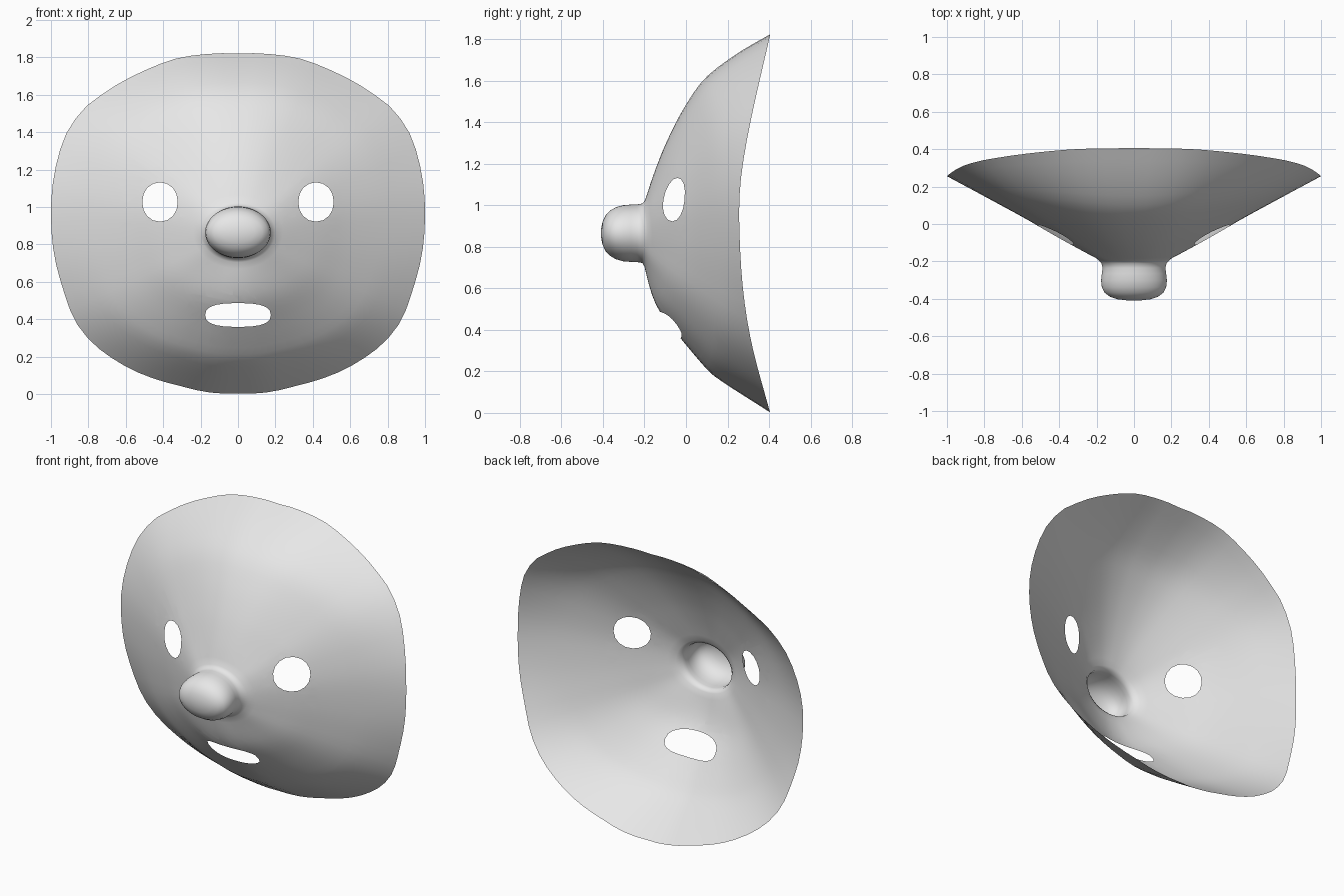
import bpy, bmesh, math
from mathutils import Vector

cube = bpy.data.objects.get("Cube")
if cube:
    bpy.data.objects.remove(cube)

SEG = 72          # segments around the face
RINGS = 20        # rings from the nose root to the rim
CZ = 0.865        # height of the nose centre


def smooth_curve(pts, x):
    """Cubic interpolation through sorted (x, y) points."""
    if x <= pts[0][0]:
        return pts[0][1]
    if x >= pts[-1][0]:
        return pts[-1][1]
    n = len(pts)

    def slope(i):
        a, b = pts[max(i - 1, 0)], pts[min(i + 1, n - 1)]
        return (b[1] - a[1]) / (b[0] - a[0])
    i = max(k for k in range(n - 1) if pts[k][0] <= x)
    (x0, y0), (x1, y1) = pts[i], pts[i + 1]
    h = x1 - x0
    u = (x - x0) / h
    return ((2*u**3 - 3*u*u + 1) * y0 + (u**3 - 2*u*u + u) * h * slope(i)
            + (3*u*u - 2*u**3) * y1 + (u**3 - u*u) * h * slope(i + 1))


# Half outline of the rim (x, z), from the forehead down to the chin
OUTLINE = [(0, 1.82), (.20, 1.815), (.32, 1.797), (.50, 1.73), (.73, 1.60), (.81, 1.54),
           (.915, 1.40), (.97, 1.235), (1.0, .945), (.973, .695), (.935, .56), (.87, .39),
           (.775, .27), (.685, .20), (.335, .05), (.175, .012), (0, .003)]
RADIUS = [(math.atan2(x, z - CZ), math.hypot(x, z - CZ)) for x, z in OUTLINE]
# Depth of the rim by height
RIM_Y = [(0, .405), (.33, .317), (.6, .274), (.93, .256), (1.125, .264), (1.39, .308), (1.82, .405)]
# Rise from nose root to rim along the upward, downward and sideways directions
UP = [(.157, 0), (.30, .075), (.466, .18), (.64, .323), (.785, .49), (.91, .753), (1, 1)]
DOWN = [(.19, 0), (.343, .06), (.44, .125), (.58, .28), (.73, .46), (.80, .56), (1, 1)]
SIDE = [(.16, 0), (.2, .035), (.42, .30), (.6, .53), (1, 1)]
# Nose rings: half width, half height, depth
NOSE = [(.04, .025, -.408), (.09, .055, -.402), (.13, .085, -.388), (.158, .108, -.367),
        (.172, .125, -.338), (.176, .135, -.302), (.172, .138, -.265), (.168, .139, -.235),
        (.174, .143, -.210)]
ROOT = (.20, .16)


def oval(w, h, a):
    return 1 / math.sqrt((math.sin(a) / w) ** 2 + (math.cos(a) / h) ** 2)


def face_depth(a, r, rim):
    t = r / rim
    s2 = math.sin(a) ** 2
    vert = smooth_curve(UP if math.cos(a) > 0 else DOWN, t)
    g = vert * (1 - s2) + smooth_curve(SIDE, t) * s2
    edge = smooth_curve(RIM_Y, CZ + rim * math.cos(a))
    return -.2 + (edge + .2) * g


# Mask skin: one sheet running from the nose tip out to the rim
bm = bmesh.new()
tip = bm.verts.new((0, -.41, CZ))
angles = [2 * math.pi * i / SEG for i in range(SEG)]
rings = []
for w, h, y in NOSE:
    rings.append([bm.verts.new((oval(w, h, a) * math.sin(a), y, CZ + oval(w, h, a) * math.cos(a)))
                  for a in angles])
for k in range(RINGS + 1):
    ring = []
    for a in angles:
        rim = smooth_curve(RADIUS, min(a, 2 * math.pi - a))
        r0 = oval(*ROOT, a)
        r = r0 + (rim - r0) * k / RINGS
        ring.append(bm.verts.new((r * math.sin(a), face_depth(a, r, rim), CZ + r * math.cos(a))))
    rings.append(ring)
for i in range(SEG):
    j = (i + 1) % SEG
    bm.faces.new((tip, rings[0][j], rings[0][i]))
    for inner, outer in zip(rings, rings[1:]):
        bm.faces.new((inner[i], inner[j], outer[j], outer[i]))


def cut_hole(cx, cz, w, h, power, n):
    """Cut a convex rounded hole straight through the sheet."""
    def corner(k):
        c, s = math.cos(2 * math.pi * k / n), math.sin(2 * math.pi * k / n)
        return Vector((cx + w * math.copysign(abs(c) ** (2 / power), c), 0,
                       cz + h * math.copysign(abs(s) ** (2 / power), s)))
    inside = []
    for f in bm.faces:
        c = f.calc_center_median()
        if abs(c.x - cx) < w + .08 and abs(c.z - cz) < h + .08:
            inside.append(f)
    for k in range(n):
        p, q = corner(k), corner(k + 1)
        out = Vector((q.z - p.z, 0, p.x - q.x)).normalized()
        geom = set(inside)
        for f in inside:
            geom.update(f.edges)
            geom.update(f.verts)
        res = bmesh.ops.bisect_plane(bm, geom=list(geom), dist=1e-5, plane_co=p, plane_no=out)
        inside = [f for f in res["geom"] if isinstance(f, bmesh.types.BMFace)
                  and (f.calc_center_median() - p).dot(out) < 0]
    bmesh.ops.delete(bm, geom=inside, context='FACES')


# Eye holes and mouth hole
for side in (-1, 1):
    cut_hole(side * .417, 1.027, .095, .105, 2.1, 16)
cut_hole(0, .423, .176, .064, 2.6, 20)

mesh = bpy.data.meshes.new("mask")
bm.to_mesh(mesh)
bm.free()
mask = bpy.data.objects.new("mask", mesh)
bpy.context.collection.objects.link(mask)

# Plain grey skin
mat = bpy.data.materials.new("light grey")
mat.use_nodes = True
mat.diffuse_color = (.8, .8, .8, 1)
bsdf = next(n for n in mat.node_tree.nodes if n.type == 'BSDF_PRINCIPLED')
bsdf.inputs["Base Color"].default_value = (.8, .8, .8, 1)
mesh.materials.append(mat)

for o in bpy.context.selected_objects:
    o.select_set(False)
mask.select_set(True)
bpy.context.view_layer.objects.active = mask
bpy.ops.object.shade_smooth()
